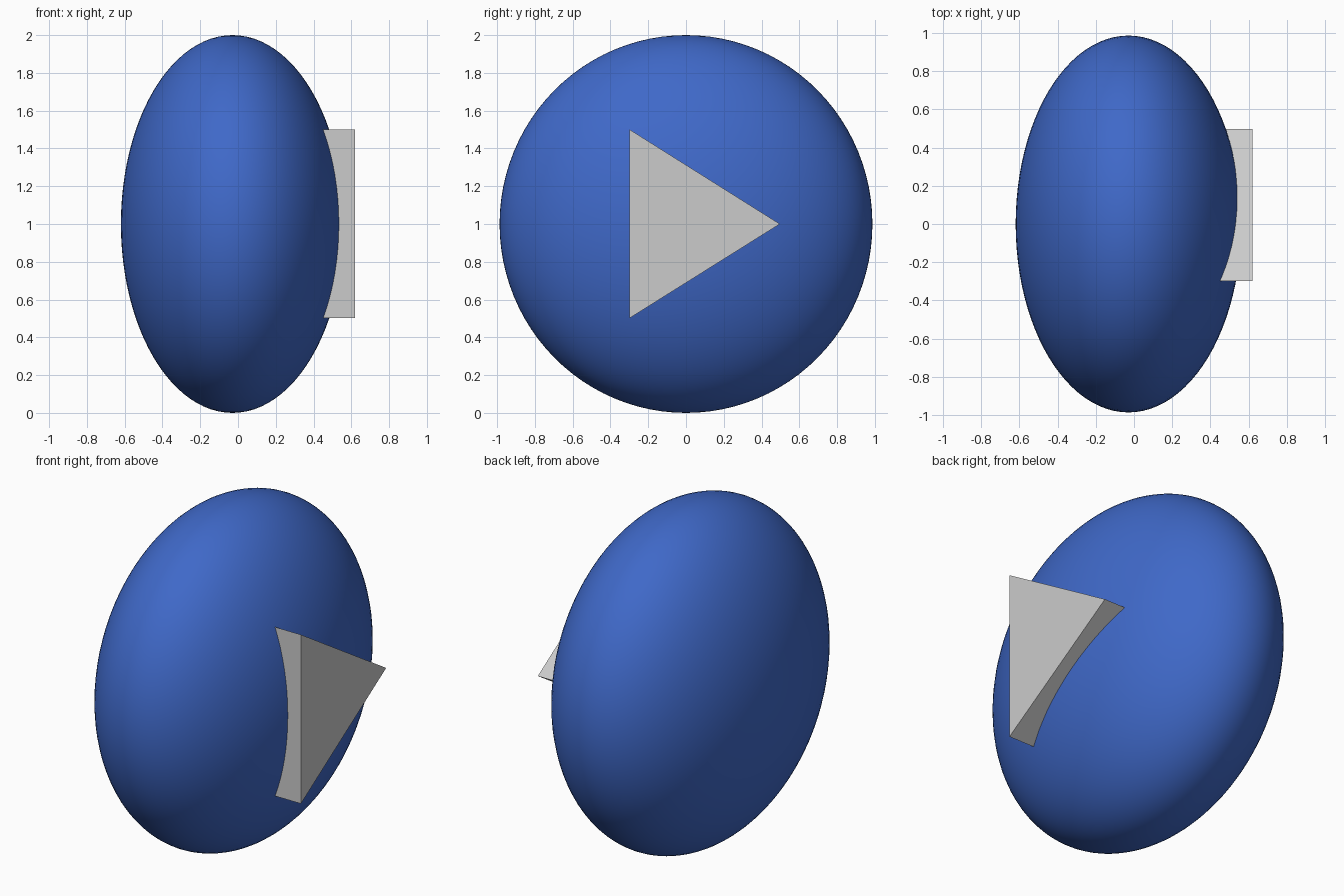
import bpy, bmesh
from mathutils import Vector

if "Cube" in bpy.data.objects:
    bpy.data.objects.remove(bpy.data.objects["Cube"])

# Flattened round body
bpy.ops.mesh.primitive_uv_sphere_add(segments=96, ring_count=48, radius=1, location=(-0.029, 0, 1))
body = bpy.context.object
body.name = "body"
body.scale = (0.591, 0.987, 1.0)
bpy.ops.object.transform_apply(location=False, rotation=False, scale=True)
bpy.ops.object.shade_smooth()
blue = bpy.data.materials.new("blue")
blue.diffuse_color = (0.05, 0.14, 0.58, 1)
blue.use_nodes = True
blue.node_tree.nodes["Principled BSDF"].inputs["Base Color"].default_value = blue.diffuse_color
body.data.materials.append(blue)

# Triangular raised plate on the right side, sunk into the body
bm = bmesh.new()
profile = [(-0.298, 0.502), (0.497, 1.0), (-0.298, 1.5)]
face = bm.faces.new([bm.verts.new((0.38, y, z)) for y, z in profile])
ext = bmesh.ops.extrude_face_region(bm, geom=[face])
top = [v for v in ext["geom"] if isinstance(v, bmesh.types.BMVert)]
bmesh.ops.translate(bm, verts=top, vec=Vector((0.24, 0, 0)))
bmesh.ops.recalc_face_normals(bm, faces=bm.faces)
mesh = bpy.data.meshes.new("triangle_plate")
bm.to_mesh(mesh)
bm.free()
plate = bpy.data.objects.new("triangle_plate", mesh)
bpy.context.collection.objects.link(plate)
